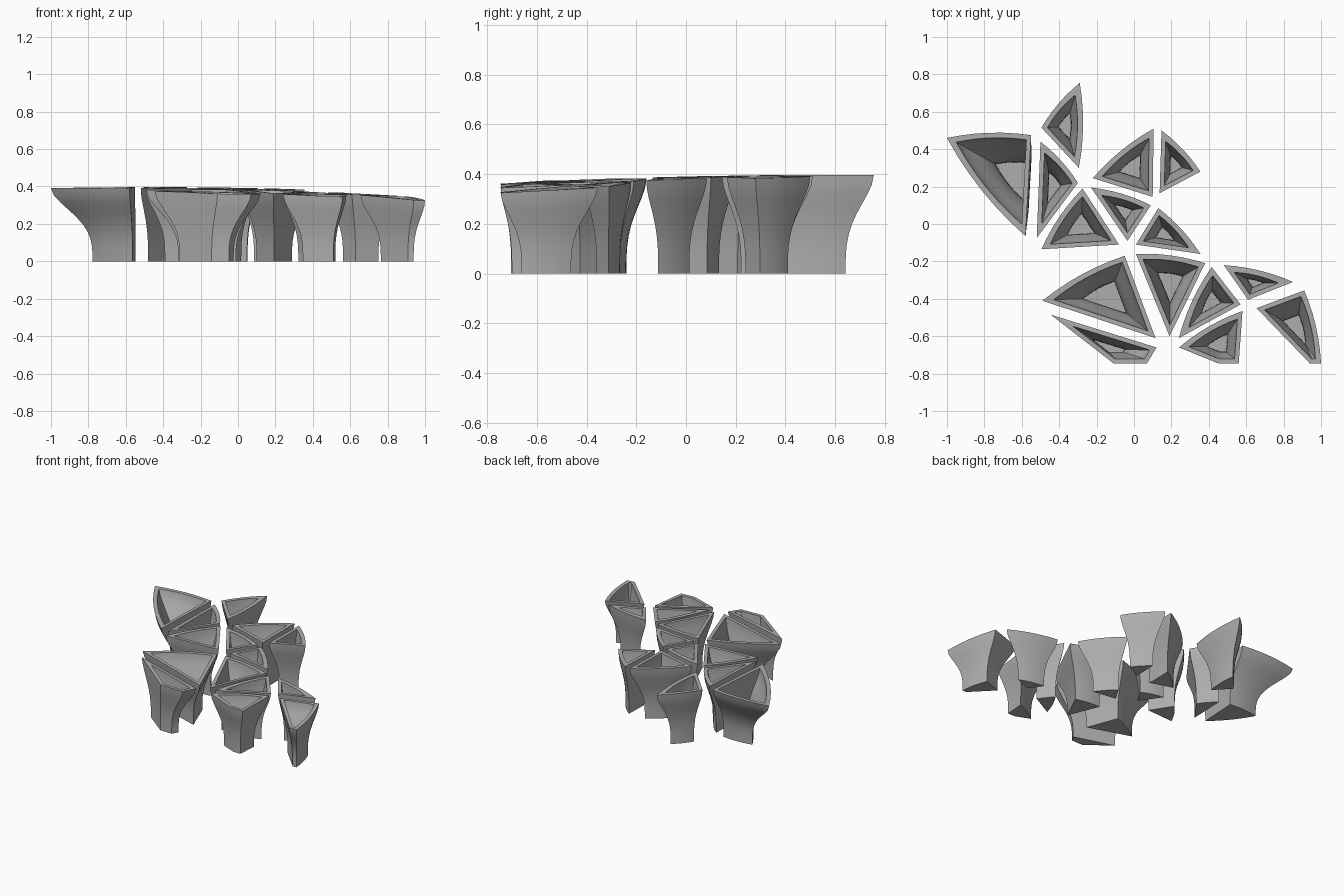
import bpy
import bmesh
from mathutils import Vector

cube = bpy.data.objects.get("Cube")
if cube:
    bpy.data.objects.remove(cube, do_unlink=True)

BASE_SCALE = 0.51
WALL_TOP, WALL_BASE = 0.024, 0.019
FLOOR = 0.08          # floor thickness as a share of the height
LEVELS = 10
EDGE_STEPS = 6

grey = bpy.data.materials.new("plain_grey")
grey.use_nodes = True
grey.diffuse_color = (0.42, 0.42, 0.42, 1)
grey.node_tree.nodes["Principled BSDF"].inputs["Base Color"].default_value = grey.diffuse_color

# Rim corners of each planter, and which rim edges bow outwards
PLANTERS = {
    "large_left_planter": ([(-1, .46), (-.55, .475), (-.58, -.065)], (0, 2)),
    "back_planter": ([(-.29, .755), (-.295, .3), (-.495, .515)], (0, 2)),
    "left_inner_planter": ([(-.5, .44), (-.52, -.075), (-.3, .22)], (2,)),
    "left_middle_planter": ([(-.275, .19), (-.08, -.11), (-.495, -.135)], (2,)),
    "back_middle_planter": ([(.105, .51), (.1, .145), (-.22, .245)], (2,)),
    "back_side_planter": ([(.147, .5), (.137, .165), (.355, .28)], (2,)),
    "centre_planter": ([(-.23, .195), (.09, .1), (-.035, -.09)], (0,)),
    "centre_side_planter": ([(.13, .085), (.355, -.16), (.01, -.11)], (0,)),
    "large_front_planter": ([(-.05, -.17), (.115, -.61), (-.49, -.41)], (2,)),
    "front_middle_planter": ([(.01, -.16), (.38, -.21), (.19, -.6)], (0,)),
    "front_inner_planter": ([(.415, -.23), (.57, -.43), (.24, -.61)], (2,)),
    "small_side_planter": ([(.48, -.22), (.85, -.31), (.61, -.405)], (0,)),
    "side_end_planter": ([(.91, -.355), (1, -.745), (.94, -.745), (.655, -.45)], (0,)),
    "front_clipped_planter": ([(.58, -.465), (.56, -.745), (.45, -.745), (.24, -.66)], (3,)),
    "front_narrow_planter": ([(-.445, -.485), (.12, -.66), (.07, -.745), (-.11, -.745)], ()),
}
BASE_SHIFT = {"large_left_planter": Vector((.08, -.04)),
              "front_narrow_planter": Vector((-.04, 0))}


def flare(t):
    """Narrow foot that swells towards the rim."""
    u = t ** 1.7
    return u * u * (3 - 2 * u)


def rim_height(p):
    """Gentle dome shared by all rims."""
    return .397 - .0185 * ((p.x + .45) ** 2 + (p.y - .6) ** 2)


def turn(points):
    """+1 for counter-clockwise corners, -1 for clockwise."""
    area = sum(a.cross(b) for a, b in zip(points, points[1:] + points[:1]))
    return 1 if area > 0 else -1


def inset(points, width, sign):
    """Move every edge inwards by the wall width."""
    result = []
    for i, p in enumerate(points):
        d1 = (p - points[i - 1]).normalized()
        d2 = (points[(i + 1) % len(points)] - p).normalized()
        n1 = Vector((-d1.y, d1.x)) * sign
        n2 = Vector((-d2.y, d2.x)) * sign
        result.append(p + (n1 + n2) * (width / (1 + n1.dot(n2))))
    return result


def outline(points, bowed, sign):
    """Split the edges and bow the chosen ones."""
    ring = []
    for i, a in enumerate(points):
        edge = points[(i + 1) % len(points)] - a
        out = Vector((edge.y, -edge.x)) * sign
        bow = .045 if i in bowed else 0
        for k in range(EDGE_STEPS):
            s = k / EDGE_STEPS
            ring.append(a + edge * s + out * (bow * 4 * s * (1 - s)))
    return ring


def make_planter(name, corners, bowed):
    rim = [Vector(c) for c in corners]
    sign = turn(rim)
    centre = sum(rim, Vector((0, 0))) / len(rim)
    foot = centre + BASE_SHIFT.get(name, Vector((0, 0)))
    tops = [rim_height(p) for p in outline(rim, bowed, sign)]
    bm = bmesh.new()

    def ring_at(t, inner):
        f = flare(t)
        scale = BASE_SCALE + (1 - BASE_SCALE) * f
        middle = foot.lerp(centre, f)
        points = [middle + (p - centre) * scale for p in rim]
        if inner:
            points = inset(points, WALL_BASE + (WALL_TOP - WALL_BASE) * f, sign)
        flat = outline(points, bowed, sign)
        return [bm.verts.new((p.x, p.y, h * t)) for p, h in zip(flat, tops)]

    # Outer wall up, over the rim, inner wall down
    rings = [ring_at(k / LEVELS, False) for k in range(LEVELS + 1)]
    rings += [ring_at(FLOOR + (1 - FLOOR) * k / LEVELS, True)
              for k in range(LEVELS, -1, -1)]
    for low, high in zip(rings, rings[1:]):
        for i in range(len(low)):
            bm.faces.new((low[i - 1], low[i], high[i], high[i - 1]))
    # Underside and inner floor
    bm.faces.new(rings[0])
    bm.faces.new(rings[-1])
    bmesh.ops.recalc_face_normals(bm, faces=bm.faces)
    mesh = bpy.data.meshes.new(name)
    bm.to_mesh(mesh)
    bm.free()
    mesh.materials.append(grey)
    obj = bpy.data.objects.new(name, mesh)
    bpy.context.collection.objects.link(obj)
    return obj


bpy.ops.object.select_all(action="DESELECT")
for name, (corners, bowed) in PLANTERS.items():
    planter = make_planter(name, corners, bowed)
    planter.select_set(True)
    bpy.context.view_layer.objects.active = planter
bpy.ops.object.shade_smooth_by_angle(angle=.5)
